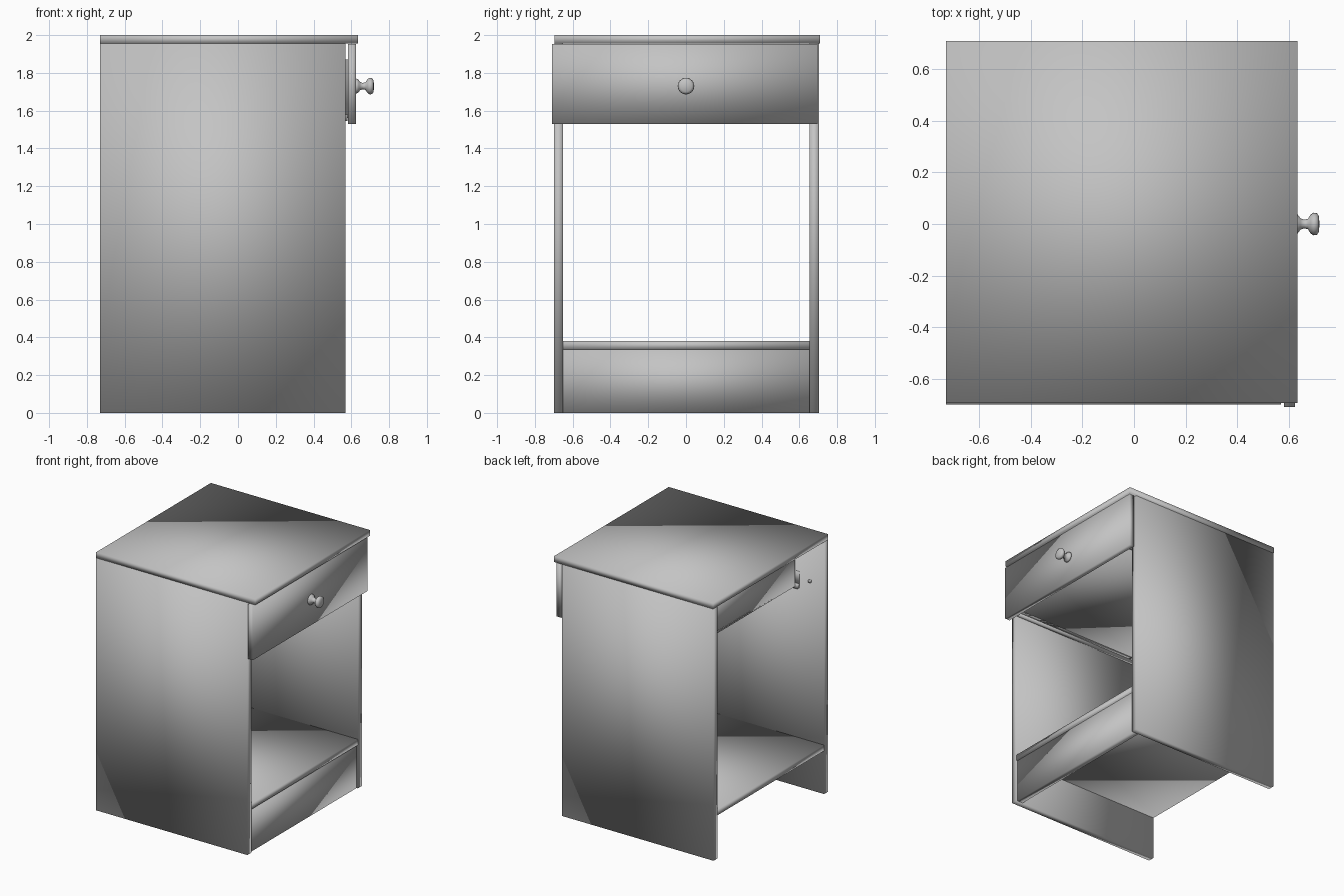
import bpy, bmesh, math
from mathutils import Matrix, Vector

cube = bpy.data.objects.get("Cube")
if cube:
    bpy.data.objects.remove(cube, do_unlink=True)

grey = bpy.data.materials.new("light_grey")
grey.use_nodes = True
colour = (0.55, 0.55, 0.55, 1)
grey.diffuse_color = colour
grey.node_tree.nodes["Principled BSDF"].inputs["Base Color"].default_value = colour


def finish(name, bm):
    """Turn a bmesh into a smooth shaded object."""
    bmesh.ops.recalc_face_normals(bm, faces=bm.faces)
    for face in bm.faces:
        face.smooth = True
    mesh = bpy.data.meshes.new(name)
    bm.to_mesh(mesh)
    bm.free()
    mesh.materials.append(grey)
    obj = bpy.data.objects.new(name, mesh)
    bpy.context.collection.objects.link(obj)
    return obj


def board(name, x, y, z):
    """Softly shaded board between (min, max) limits on each axis."""
    bm = bmesh.new()
    size = Vector((x[1] - x[0], y[1] - y[0], z[1] - z[0]))
    mid = Vector((sum(x), sum(y), sum(z))) / 2
    bmesh.ops.create_cube(bm, size=1, matrix=Matrix.Translation(mid) @ Matrix.Diagonal(size).to_4x4())
    return finish(name, bm)


def lathe_x(name, profile, y, z, steps=24):
    """Spin (x, radius) points around an axis along x."""
    bm = bmesh.new()
    verts = [bm.verts.new((px, y + r, z)) for px, r in profile]
    edges = [bm.edges.new(pair) for pair in zip(verts, verts[1:])]
    bmesh.ops.spin(bm, geom=verts + edges, cent=(0, y, z), axis=(1, 0, 0),
                   angle=math.tau, steps=steps)
    bmesh.ops.remove_doubles(bm, verts=bm.verts, dist=0.0005)
    return finish(name, bm)


back, front = -0.73, 0.57

# Carcass
board("top_board", (back, 0.635), (-0.695, 0.71), (1.955, 2.0))
board("right_panel", (back, front), (-0.70, -0.65), (0, 1.955))
board("left_panel", (back, front), (0.655, 0.705), (0, 1.955))
board("shelf", (back, front), (-0.65, 0.655), (0.335, 0.38))
board("kick_board", (0.51, 0.56), (-0.65, 0.655), (0, 0.335))

# Drawer
low, high = 1.56, 1.87
board("drawer_front", (0.583, 0.625), (-0.71, 0.695), (1.53, 1.953))
board("drawer_bottom", (-0.5, 0.583), (-0.62, 0.62), (low, low + 0.02))
board("drawer_back", (-0.5, -0.47), (-0.62, 0.62), (low, high))

# Drawer sides, runners and fixing pegs on both sides
for side, s in (("right", -1), ("left", 1)):
    def span(a, b):
        return tuple(sorted((s * a, s * b)))
    board(side + "_drawer_side", (-0.47, 0.583), span(0.59, 0.62), (low, high))
    board(side + "_runner", (-0.52, 0.58), span(0.622, 0.652), (1.545, 1.58))
    board(side + "_runner_web", (-0.52, 0.57), span(0.64, 0.655), (1.58, 1.67))
    board(side + "_peg", (-0.62, -0.6), span(0.64, 0.655), (1.61, 1.63))

# Turned knob
lathe_x("drawer_knob",
        [(0.624, 0), (0.624, 0.04), (0.636, 0.036), (0.646, 0.022), (0.66, 0.017),
         (0.675, 0.02), (0.685, 0.036), (0.697, 0.044), (0.71, 0.042),
         (0.718, 0.03), (0.72, 0)], 0, 1.73)
